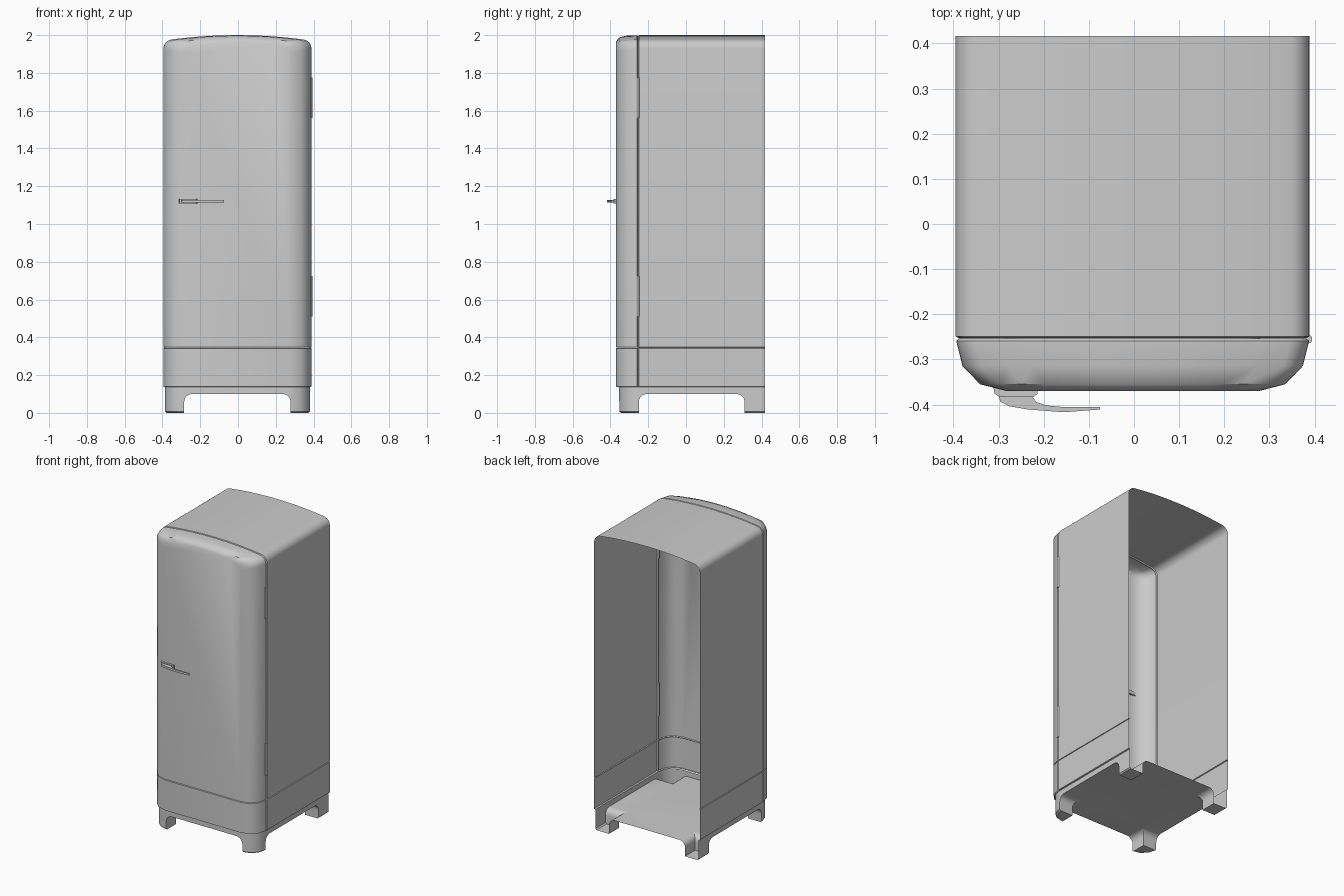
import bpy, bmesh, math
from mathutils import Vector

if "Cube" in bpy.data.objects:
    bpy.data.objects.remove(bpy.data.objects["Cube"])

CX, HW, BACK = -0.003, 0.392, 0.417
# front rounding: (y, inset at the sides, inset at the top)
LEV = [(-0.254, .007, .007), (-0.259, .001, .001), (-0.315, .015, .003),
       (-0.355, .054, .013), (-0.37, .112, .034)]


def sheet(bm, rows, closed=False):
    """Skin a grid of points with quads."""
    g = [[bm.verts.new(p) for p in r] for r in rows]
    for a, b in zip(g, g[1:]):
        n = len(a)
        for i in range(n if closed else n - 1):
            j = (i + 1) % n
            bm.faces.new((a[i], a[j], b[j], b[i]))
    return g


def finish(bm, name, angle=42):
    bmesh.ops.remove_doubles(bm, verts=bm.verts, dist=1e-5)
    bmesh.ops.recalc_face_normals(bm, faces=bm.faces)
    me = bpy.data.meshes.new(name)
    bm.to_mesh(me)
    bm.free()
    ob = bpy.data.objects.new(name, me)
    bpy.context.collection.objects.link(ob)
    smooth(ob, angle)
    return ob


def smooth(ob, angle=42):
    bpy.ops.object.select_all(action='DESELECT')
    bpy.context.view_layer.objects.active = ob
    ob.select_set(True)
    bpy.ops.object.shade_smooth_by_angle(angle=math.radians(angle))


def outline(y, hw, top, side):
    """Arched front outline, open at the bottom; side = (z, inset) list."""
    half = [(hw - d, z) for z, d in side]
    r, c = 0.05, top - 0.0725
    for i in range(7):
        a = math.radians(82 * i / 6)
        half.append((hw - r + r * math.cos(a), c + r * math.sin(a)))
    xe, ze = half[-1]
    for i in range(1, 7):
        t = 1 - i / 6
        half.append((xe * t, top - (top - ze) * t * t))
    pts = half + [(-x, z) for x, z in reversed(half[:-1])]
    return [(CX + x, y, z) for x, z in pts]


def plan(levels):
    """Plan polyline of the rounded front, right to left."""
    right = [(HW - ix, y) for y, ix, _ in levels]
    return right + [(-x, y) for x, y in reversed(right)]


def plan_row(z, inset):
    kx, ky = 1 - inset / HW, 1 - inset / 0.12
    return [(CX + x * kx, -0.254 + (y + 0.254) * ky, z) for x, y in plan(LEV)]


def prism(name, pts, z0, z1):
    bm = bmesh.new()
    g = sheet(bm, [[(x, y, z) for x, y in pts] for z in (z0, z1)], True)
    bm.faces.new(g[0])
    bm.faces.new(g[1])
    return finish(bm, name, 30)


# cabinet shell: open at front and back, groove around the sides
side = [(.136, .008), (.139, 0), (.342, 0), (.345, .006), (.348, 0)]
bm = bmesh.new()
sheet(bm, [outline(BACK, HW, 2.0, side), outline(-.249, HW, 2.0, side),
           outline(-.253, HW - .007, 1.993, side)])
finish(bm, "cabinet_shell")

# door: hollow pan with arched top and small bottom lip
bm = bmesh.new()
g = sheet(bm, [outline(y, HW - ix, 2.0 - iz, [(.348, 0), (.36, 0)]) for y, ix, iz in LEV])
bm.faces.new(g[-1])
sheet(bm, [plan_row(.348, 0), plan_row(.3455, .008)])
finish(bm, "door")

# lower front panel
bm = bmesh.new()
sheet(bm, [plan_row(*r) for r in ((.136, .008), (.139, 0), (.342, 0), (.3445, .008))])
finish(bm, "lower_panel")

# base: rounded block with two crossing arched channels leaving four feet
bm = bmesh.new()
base_plan = [(CX + x * .98, -.254 + (y + .254) * .87) for x, y in plan(LEV[1:])]
base_plan += [(CX - HW * .978, BACK), (CX + HW * .978, BACK)]
rows = []
for z, d in ((0, .008), (.008, 0), (.136, 0)):
    rows.append([(CX + (x - CX) * (1 - d / HW), y + (d if y < 0 else 0), z) for x, y in base_plan])
g = sheet(bm, rows, True)
bm.faces.new(g[0])
bm.faces.new(g[-1])
base = finish(bm, "base_with_feet")


def channel(along_x, lo, hi):
    r, top = 0.042, 0.10
    pts = [(lo, -.05)]
    for k in range(2):
        for i in range(6):
            a = math.radians(180 - 90 * i / 5 - 90 * k)
            pts.append(((lo + r, hi - r)[k] + r * math.cos(a), top - r + r * math.sin(a)))
    pts.append((hi, -.05))
    bm = bmesh.new()
    g = sheet(bm, [[(e, u, z) if along_x else (u, e, z) for u, z in pts] for e in (-.8, .8)], True)
    bm.faces.new(g[0])
    bm.faces.new(g[1])
    ob = finish(bm, "channel_cutter")
    ob.hide_render = True
    return ob


for cutter in (channel(False, CX - .282, CX + .282), channel(True, -.25, .31)):
    m = base.modifiers.new("cut", 'BOOLEAN')
    m.operation, m.solver, m.object = 'DIFFERENCE', 'EXACT', cutter
    bpy.context.view_layer.objects.active = base
    bpy.ops.object.modifier_apply(modifier=m.name)
    bpy.data.objects.remove(cutter)

# open the top and back of the base
bm = bmesh.new()
bm.from_mesh(base.data)
bm.normal_update()
gone = [f for f in bm.faces if (f.normal.z > .9 and f.calc_center_median().z > .13)
        or (abs(f.normal.y) > .9 and f.calc_center_median().y > BACK - .005)]
bmesh.ops.delete(bm, geom=gone, context='FACES')
bm.to_mesh(base.data)
bm.free()
smooth(base, 40)

# handle: mounting plate and curved lever
prism("handle_plate", [(-.312, -.358), (-.309, -.376), (-.298, -.383), (-.222, -.383),
                       (-.214, -.376), (-.212, -.358)], 1.108, 1.132)
prism("handle_lever", [(-.30, -.38), (-.296, -.394), (-.275, -.404), (-.235, -.411), (-.155, -.417),
                       (-.075, -.411), (-.075, -.406), (-.15, -.406), (-.195, -.402),
                       (-.217, -.394), (-.226, -.38)], 1.113, 1.127)

# hinges
for n, (z0, z1) in (("upper_hinge", (1.56, 1.775)), ("lower_hinge", (.51, .725))):
    prism(n, [(.385 + .01 * math.cos(i * math.pi / 6), -.255 + .01 * math.sin(i * math.pi / 6))
              for i in range(12)], z0, z1)
